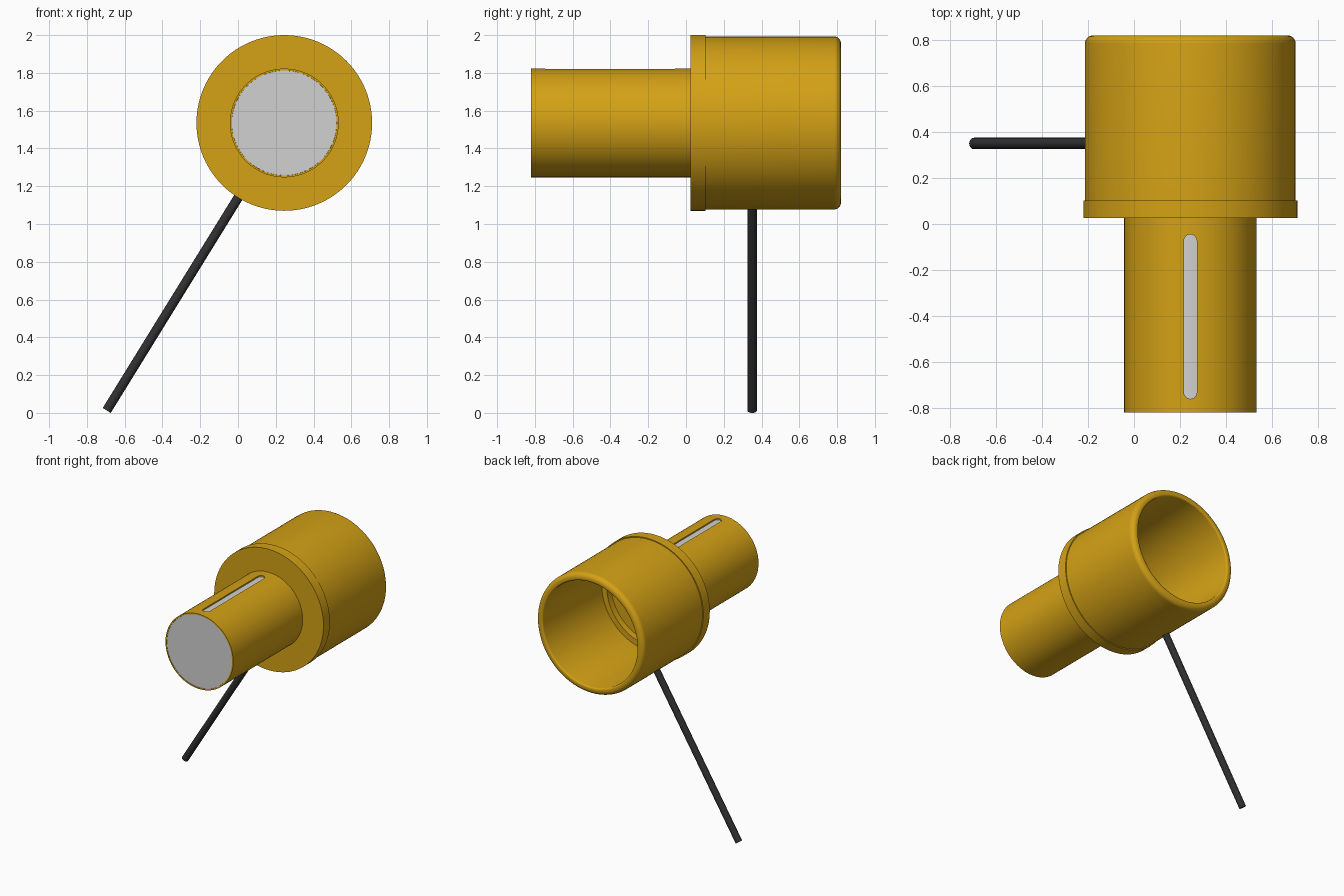
import bpy, bmesh, math
from mathutils import Vector, Matrix

if "Cube" in bpy.data.objects:
    bpy.data.objects.remove(bpy.data.objects["Cube"])

AX, AZ = 0.245, 1.535   # main axis position, running along y
SEG = 96


def material(name, rgb):
    m = bpy.data.materials.new(name)
    m.diffuse_color = (*rgb, 1)
    m.use_nodes = True
    m.node_tree.nodes["Principled BSDF"].inputs["Base Color"].default_value = m.diffuse_color
    return m


gold = material("gold", (0.66, 0.36, 0.008))
grey = material("light grey", (0.64, 0.64, 0.64))
black = material("black", (0.03, 0.03, 0.032))


def finish(name, bm, mat):
    bmesh.ops.recalc_face_normals(bm, faces=bm.faces[:])
    me = bpy.data.meshes.new(name)
    bm.to_mesh(me)
    bm.free()
    me.materials.append(mat)
    ob = bpy.data.objects.new(name, me)
    bpy.context.collection.objects.link(ob)
    return ob


def activate(ob):
    bpy.ops.object.select_all(action='DESELECT')
    ob.select_set(True)
    bpy.context.view_layer.objects.active = ob


def smooth(ob):
    activate(ob)
    bpy.ops.object.shade_smooth_by_angle(angle=math.radians(30))


def lathe(name, profile, mat):
    """Revolve a closed (radius, y) profile round the main axis."""
    bm = bmesh.new()
    rings = []
    for i in range(SEG):
        a = 2 * math.pi * i / SEG
        rings.append([bm.verts.new((AX + r * math.cos(a), y, AZ + r * math.sin(a)))
                      for r, y in profile])
    n = len(profile)
    for i in range(SEG):
        p, q = rings[i], rings[(i + 1) % SEG]
        for j in range(n):
            k = (j + 1) % n
            bm.faces.new((p[j], p[k], q[k], q[j]))
    return finish(name, bm, mat)


def rod(name, p, q, r, mat, seg):
    p, q = Vector(p), Vector(q)
    d = q - p
    bm = bmesh.new()
    bmesh.ops.create_cone(bm, cap_ends=True, segments=seg, radius1=r, radius2=r, depth=d.length,
                          matrix=Matrix.Translation((p + q) / 2) @ d.to_track_quat('Z', 'Y').to_matrix().to_4x4())
    return finish(name, bm, mat)


# Housing: flange, cup with rounded rim, stepped bore
R, F, END, BORE = 0.458, 0.036, 0.82, 0.402
rim = [(R - F + F * math.cos(t), END - F + F * math.sin(t))
       for t in (math.pi / 2 * i / 8 for i in range(9))]
inner_rim = [(BORE + 0.012 - 0.012 * math.sin(t), END - 0.012 + 0.012 * math.cos(t))
             for t in (math.pi / 2 * i / 4 for i in range(5))]
housing = lathe("housing", [(0.27, 0.025), (0.465, 0.025), (0.465, 0.103), (R, 0.103)]
                + rim + inner_rim + [(BORE, 0.10), (0.36, 0.10), (0.36, 0.05), (0.27, 0.05)], gold)
smooth(housing)

# Front tube with a slot in its top
tube = lathe("front_tube", [(0.278, -0.82), (0.288, -0.82), (0.288, 0.03), (0.278, 0.03)], gold)
bm = bmesh.new()
Y0, Y1, W = -0.76, -0.045, 0.028
outline = []
for cy, start in ((Y1 - W, 0), (Y0 + W, math.pi)):
    for i in range(13):
        a = start + math.pi * i / 12
        outline.append(bm.verts.new((AX + W * math.cos(a), cy + W * math.sin(a), AZ + 0.2)))
face = bm.faces.new(outline)
ext = bmesh.ops.extrude_face_region(bm, geom=[face])
bmesh.ops.translate(bm, vec=(0, 0, 0.2),
                    verts=[v for v in ext["geom"] if isinstance(v, bmesh.types.BMVert)])
cutter = finish("slot_cutter", bm, gold)
cutter.hide_render = True
mod = tube.modifiers.new("slot", 'BOOLEAN')
mod.operation, mod.solver, mod.object = 'DIFFERENCE', 'EXACT', cutter
activate(tube)
bpy.ops.object.modifier_apply(modifier=mod.name)
bpy.data.objects.remove(cutter)
smooth(tube)

# Grey core seen at the front and through the slot
core = rod("core", (AX, -0.818, AZ), (AX, 0.035, AZ), 0.2775, grey, SEG)
smooth(core)

# Gold floor that closes the bore behind the core
floor = rod("bore_floor", (AX, 0.03, AZ), (AX, 0.05, AZ), 0.272, gold, SEG)
smooth(floor)

# Thin leg pointing radially at the axis
leg = rod("leg", (-0.695, 0.35, 0.013), (0.019, 0.35, 1.169), 0.025, black, 32)
smooth(leg)
